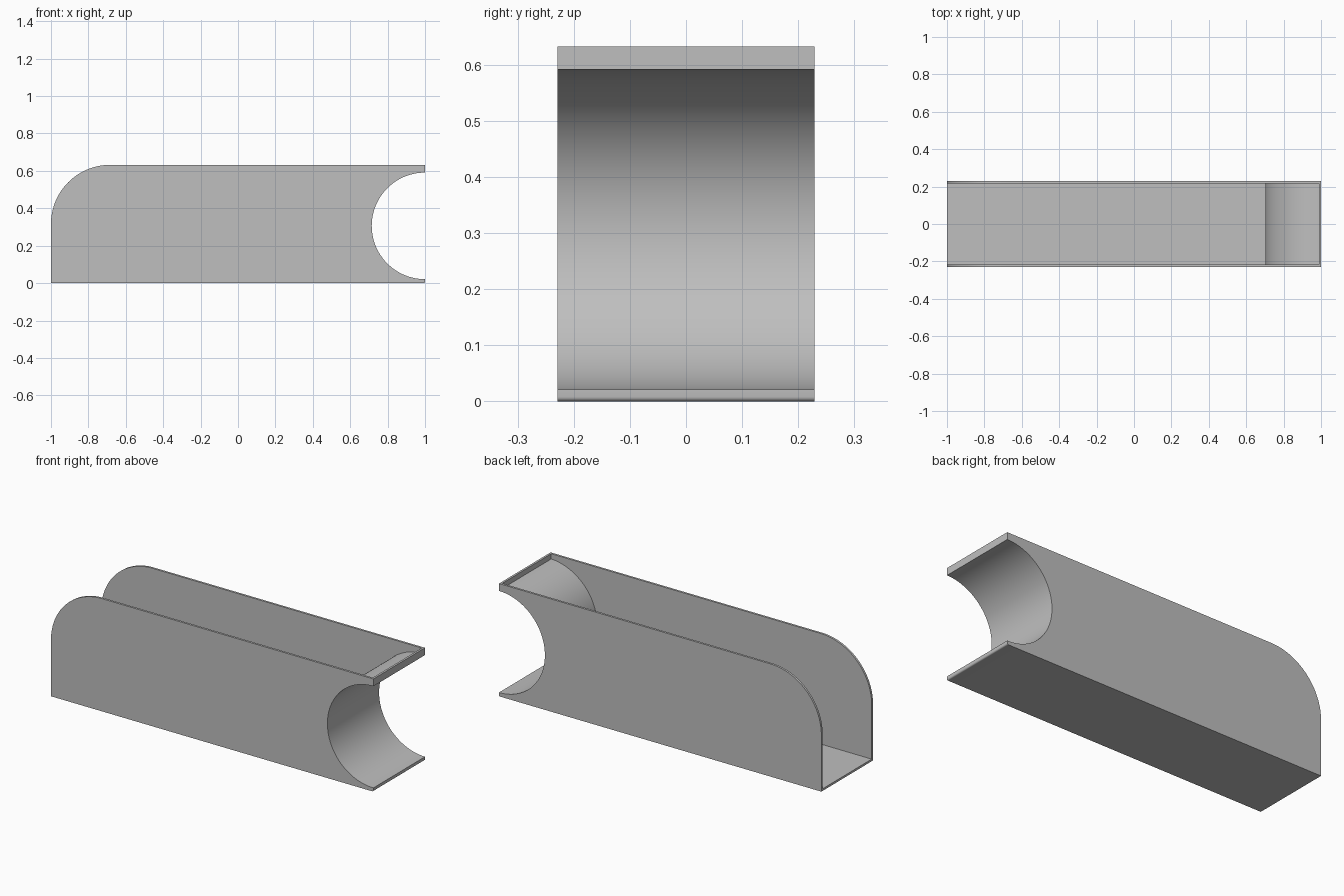
import bpy, bmesh
from math import sin, cos, pi, asin, acos

cube = bpy.data.objects.get("Cube")
if cube:
    bpy.data.objects.remove(cube, do_unlink=True)

HEIGHT, HALF_WIDTH, WALL = 0.632, 0.229, 0.012
NOTCH_Z, NOTCH_R = 0.306, 0.285
ROUND = HEIGHT / 2
EDGE = 0.008

grey = bpy.data.materials.new("plain grey")
grey.use_nodes = True
colour = (0.52, 0.52, 0.52, 1)
grey.diffuse_color = colour
grey.node_tree.nodes["Principled BSDF"].inputs["Base Color"].default_value = colour


def arc(cx, cz, r, start, end, steps):
    angles = [start + (end - start) * i / steps for i in range(steps + 1)]
    return [(cx + r * cos(a), cz + r * sin(a)) for a in angles]


def extrude_profile(name, points, half):
    """Closed x-z outline pulled through y from -half to half."""
    bm = bmesh.new()
    face = bm.faces.new([bm.verts.new((x, -half, z)) for x, z in points])
    pulled = bmesh.ops.extrude_face_region(bm, geom=[face])["geom"]
    verts = [v for v in pulled if isinstance(v, bmesh.types.BMVert)]
    bmesh.ops.translate(bm, verts=verts, vec=(0, 2 * half, 0))
    bmesh.ops.recalc_face_normals(bm, faces=bm.faces)
    mesh = bpy.data.meshes.new(name)
    bm.to_mesh(mesh)
    bm.free()
    mesh.materials.append(grey)
    obj = bpy.data.objects.new(name, mesh)
    bpy.context.collection.objects.link(obj)
    return obj


# Outer body: rounded top corner at one end, half-round notch at the other
outline = [(-1, 0)]
outline += arc(1 - EDGE, EDGE, EDGE, -pi / 2, 0, 5)
outline += arc(1, NOTCH_Z, NOTCH_R, 1.5 * pi, pi / 2, 64)
outline += [(1, HEIGHT)]
outline += arc(-1 + ROUND, HEIGHT - ROUND, ROUND, pi / 2, pi, 32)
body = extrude_profile("trough_body", outline, HALF_WIDTH)

# Inner hollow: open above and at the rounded end, following the notch wall
inner_r = NOTCH_R + WALL
low = pi + asin((NOTCH_Z - WALL) / inner_r)
high = acos(-WALL / inner_r)
hollow = [(-1.2, WALL)]
hollow += arc(1, NOTCH_Z, inner_r, low, high, 64)
hollow += [(1 - WALL, 0.9), (-1.2, 0.9)]
cutter = extrude_profile("hollow_cutter", hollow, HALF_WIDTH - WALL)
cutter.hide_render = True

# Cut the hollow and tidy up
cut = body.modifiers.new("hollow", "BOOLEAN")
cut.operation = "DIFFERENCE"
cut.solver = "EXACT"
cut.object = cutter
bpy.ops.object.select_all(action="DESELECT")
body.select_set(True)
bpy.context.view_layer.objects.active = body
bpy.ops.object.modifier_apply(modifier=cut.name)
bpy.data.objects.remove(cutter, do_unlink=True)
bpy.ops.object.shade_smooth_by_angle(angle=pi / 6)
